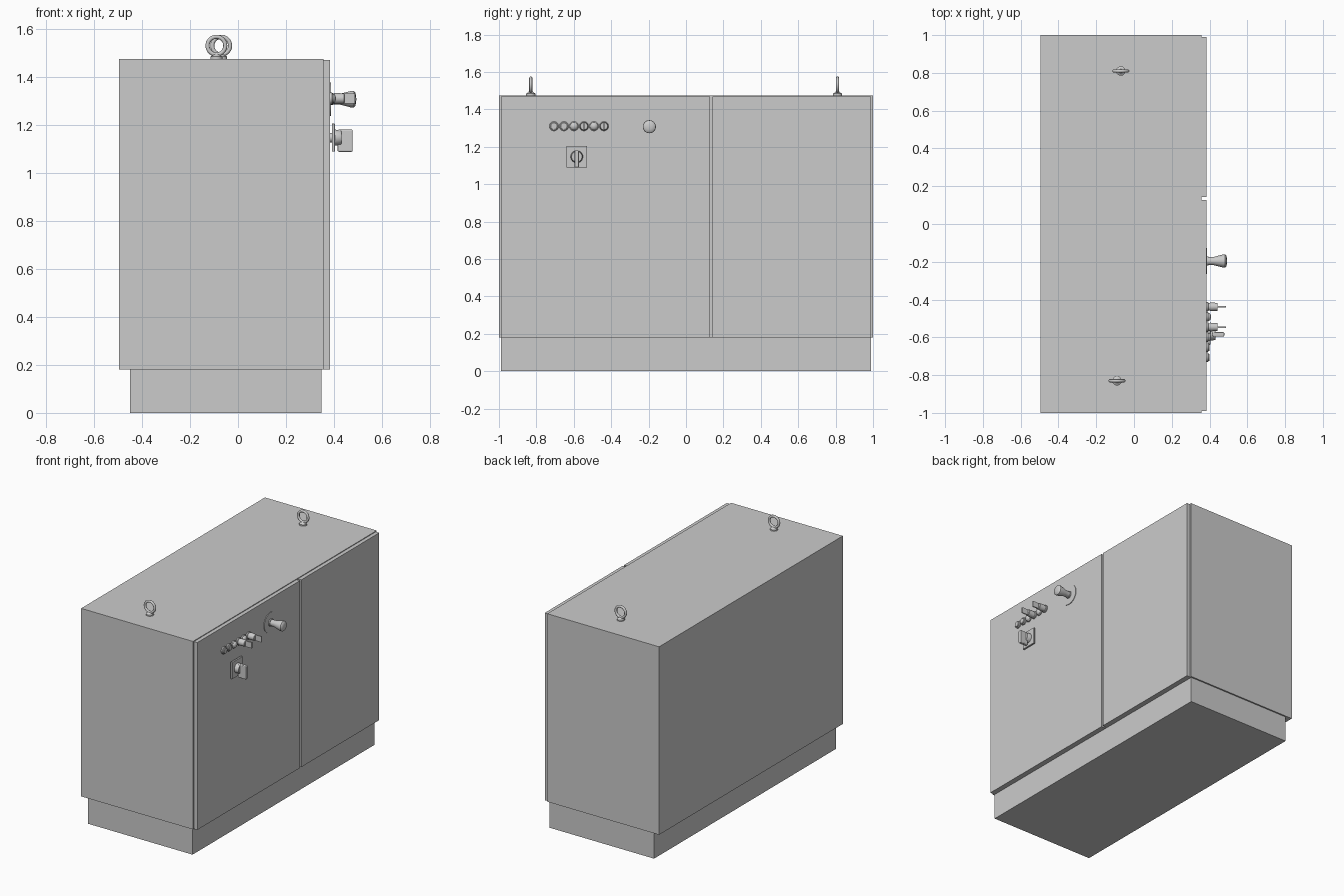
import bpy, math
from mathutils import Matrix

if "Cube" in bpy.data.objects:
    bpy.data.objects.remove(bpy.data.objects["Cube"])


def box(name, lo, hi, bevel=0):
    bpy.ops.mesh.primitive_cube_add(size=1, location=[(a + b) / 2 for a, b in zip(lo, hi)])
    o = bpy.context.object
    o.name = name
    o.scale = [b - a for a, b in zip(lo, hi)]
    bpy.ops.object.transform_apply(location=False, rotation=False, scale=True)
    if bevel:
        m = o.modifiers.new("bevel", 'BEVEL')
        m.width, m.segments = bevel, 3
    return o


def lathe(name, profile, loc, axis='X', n=32):
    """Revolve (distance, radius) points around an axis through loc, with end caps."""
    verts, faces = [], []
    for d, r in profile:
        for i in range(n):
            a = 2 * math.pi * i / n
            verts.append((r * math.cos(a), r * math.sin(a), d))
    for k in range(len(profile) - 1):
        for i in range(n):
            j = (i + 1) % n
            faces.append((k * n + i, k * n + j, (k + 1) * n + j, (k + 1) * n + i))
    faces.append(tuple(reversed(range(n))))
    faces.append(tuple(range((len(profile) - 1) * n, len(profile) * n)))
    me = bpy.data.meshes.new(name)
    me.from_pydata(verts, [], faces)
    if axis == 'X':
        me.transform(Matrix.Rotation(math.pi / 2, 4, 'Y'))
    o = bpy.data.objects.new(name, me)
    o.location = loc
    bpy.context.collection.objects.link(o)
    smooth(o)
    return o


def smooth(o):
    bpy.ops.object.select_all(action='DESELECT')
    o.select_set(True)
    bpy.context.view_layer.objects.active = o
    bpy.ops.object.shade_smooth_by_angle(angle=math.radians(35))


# Cabinet body, plinth and two doors
FRONT = 0.383
box("plinth", (-0.45, -0.99, 0), (0.347, 0.99, 0.18))
box("cabinet_body", (-0.495, -1, 0.18), (0.357, 1, 1.475))
box("wide_door", (0.357, -0.99, 0.18), (FRONT, 0.128, 1.47))
box("narrow_door", (0.357, 0.142, 0.18), (FRONT, 0.99, 1.47))

# Lifting eyes on the roof
for i, (x, y) in enumerate([(-0.09, -0.83), (-0.07, 0.81)]):
    lathe(f"lifting_eye_flange_{i}", [(0, 0.025), (0.009, 0.025), (0.013, 0.018), (0.02, 0.01)],
          (x, y, 1.475), 'Z')
    bpy.ops.mesh.primitive_torus_add(location=(x, y, 1.53), rotation=(math.pi / 2, 0, 0),
                                     major_radius=0.037, minor_radius=0.0085,
                                     major_segments=36, minor_segments=12)
    bpy.context.object.name = f"lifting_eye_ring_{i}"
    smooth(bpy.context.object)

# Row of push buttons, indicator lamps and selector switches
ring = [(0, 0.025), (0.008, 0.025), (0.011, 0.022)]
button = ring + [(0.011, 0.019), (0.016, 0.019), (0.018, 0.017)]
lamp = ring + [(0.011, 0.021), (0.016, 0.020), (0.021, 0.015), (0.024, 0.008), (0.025, 0.002)]
selector = ring + [(0.011, 0.02), (0.02, 0.02), (0.02, 0.023), (0.058, 0.021), (0.06, 0.019)]
kinds = [("push_button", button), ("push_button", button), ("lamp", lamp),
         ("selector", selector), ("lamp", lamp), ("selector", selector)]
for i, (kind, profile) in enumerate(kinds):
    y = -0.706 + i * 0.0535
    lathe(f"{kind}_{i}", profile, (FRONT, y, 1.31))
    if kind == "selector":
        box(f"selector_lever_{i}", (FRONT + 0.05, y - 0.004, 1.29), (0.488, y + 0.004, 1.33))

# Emergency stop: backing disc and flared knob
lathe("stop_disc", [(0, 0.07), (0.004, 0.07)], (FRONT, -0.196, 1.307), n=48)
lathe("stop_knob", [(0, 0.025), (0.012, 0.025), (0.012, 0.021), (0.04, 0.022), (0.09, 0.035),
                    (0.1, 0.034), (0.106, 0.028), (0.109, 0.014), (0.11, 0.002)],
      (FRONT, -0.196, 1.307))

# Main rotary switch with square plate and downward handle
Y, Z = -0.584, 1.147
lathe("main_switch_spacer", [(0, 0.02), (0.012, 0.02)], (FRONT, Y, Z))
box("main_switch_plate", (0.391, Y - 0.056, Z - 0.058), (0.404, Y + 0.056, Z + 0.058), 0.002)
lathe("main_switch_hub", [(0, 0.033), (0.022, 0.031), (0.028, 0.028)], (0.404, Y, Z))
box("main_switch_handle", (0.415, Y - 0.011, 1.088), (0.478, Y + 0.011, 1.18), 0.005)
